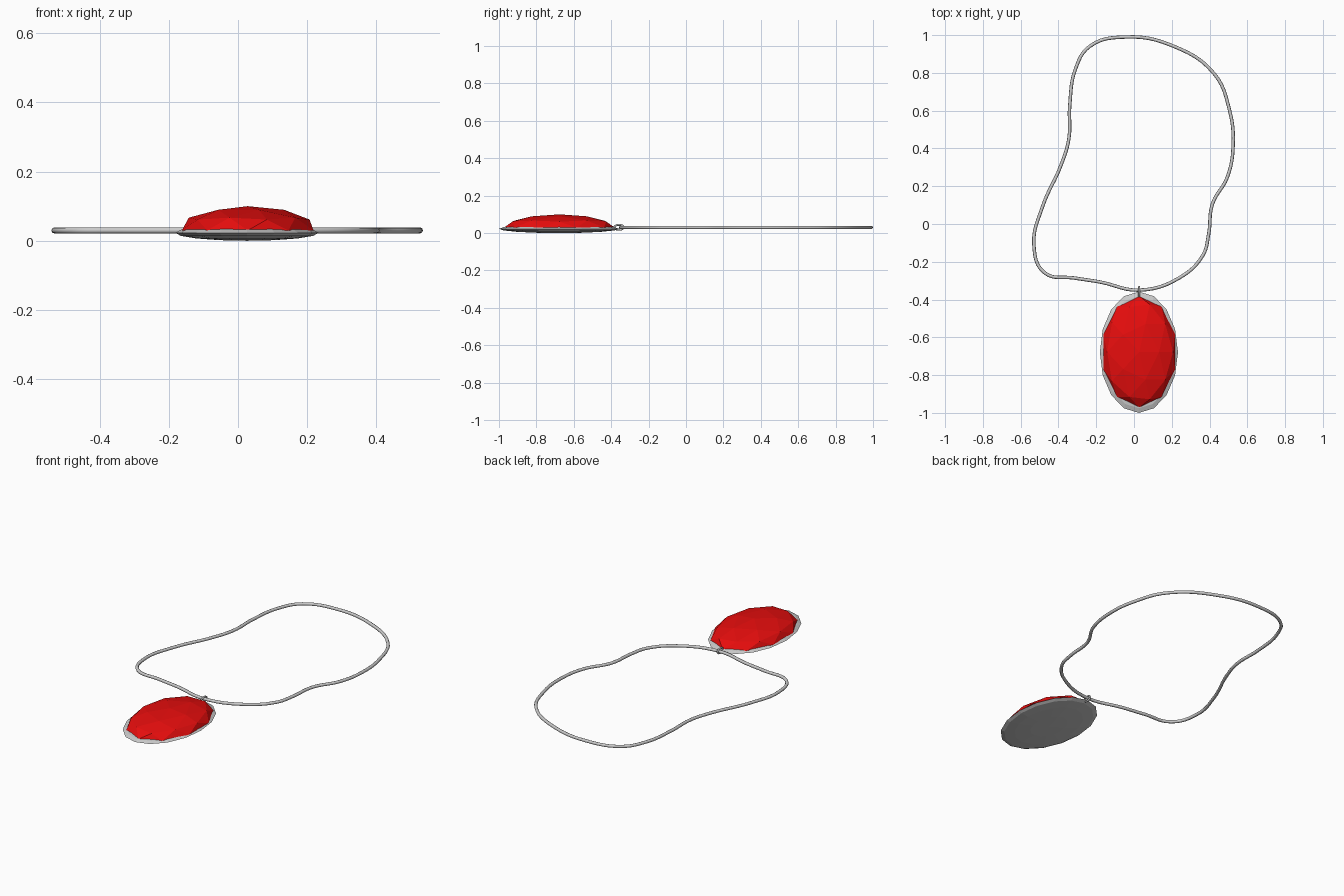
import bpy, bmesh
from math import pi, cos, sin
from mathutils import Matrix, Vector

if "Cube" in bpy.data.objects:
    bpy.data.objects.remove(bpy.data.objects["Cube"])


def material(name, color, metallic=0.0):
    m = bpy.data.materials.new(name)
    m.use_nodes = True
    m.diffuse_color = color
    bsdf = next(n for n in m.node_tree.nodes if n.type == "BSDF_PRINCIPLED")
    bsdf.inputs["Base Color"].default_value = color
    return m


silver = material("silver grey", (0.6, 0.6, 0.6, 1))
red = material("ruby red", (0.8, 0.004, 0.004, 1))


def add_mesh(name, bm, mat):
    mesh = bpy.data.meshes.new(name)
    bm.to_mesh(mesh)
    bm.free()
    mesh.materials.append(mat)
    obj = bpy.data.objects.new(name, mesh)
    bpy.context.collection.objects.link(obj)
    return obj


def tube(name, points, radius, mat, steps):
    """Closed round tube running smoothly through the points."""
    curve = bpy.data.curves.new(name, "CURVE")
    curve.dimensions = "3D"
    curve.bevel_depth = radius
    curve.bevel_resolution = 2
    curve.resolution_u = steps
    spline = curve.splines.new("BEZIER")
    spline.bezier_points.add(len(points) - 1)
    for bp, co in zip(spline.bezier_points, points):
        bp.co = co
        bp.handle_left_type = bp.handle_right_type = "AUTO"
    spline.use_cyclic_u = True
    curve.materials.append(mat)
    obj = bpy.data.objects.new(name, curve)
    bpy.context.collection.objects.link(obj)
    bpy.ops.object.select_all(action="DESELECT")
    obj.select_set(True)
    bpy.context.view_layer.objects.active = obj
    bpy.ops.object.convert(target="MESH")
    bpy.ops.object.shade_smooth()


# Squashed faceted setting behind the stone
bm = bmesh.new()
bmesh.ops.create_uvsphere(bm, u_segments=16, v_segments=8, radius=1)
bm.transform(Matrix.Translation((0.026, -0.679, 0.023)) @ Matrix.Diagonal((0.207, 0.321, 0.023, 1)))
add_mesh("pendant_setting", bm, silver)

# Faceted stone: upper half of an icosphere
bm = bmesh.new()
bmesh.ops.create_icosphere(bm, subdivisions=2, radius=1)
bmesh.ops.delete(bm, geom=[v for v in bm.verts if v.co.z < -0.01], context="VERTS")
bm.transform(Matrix.Translation((0.028, -0.677, 0.03)) @ Matrix.Diagonal((0.2, 0.295, 0.07, 1)))
add_mesh("gemstone", bm, red)

# Necklace cord lying in a loose loop
cord = [(0.03, -0.35), (-0.18, -0.307), (-0.315, -0.286), (-0.475, -0.257),
        (-0.53, -0.11), (-0.485, 0.09), (-0.385, 0.315), (-0.345, 0.45),
        (-0.34, 0.63), (-0.31, 0.82), (-0.235, 0.94), (-0.045, 0.99),
        (0.2, 0.945), (0.425, 0.795), (0.505, 0.605), (0.525, 0.42),
        (0.495, 0.25), (0.415, 0.105), (0.395, -0.055), (0.365, -0.165),
        (0.24, -0.285)]
tube("necklace_cord", [(x, y, 0.03) for x, y in cord], 0.009, silver, 6)

# Upright ring joining the cord and the setting
ring = [(0.027, -0.358 + 0.025 * cos(i * pi / 4), 0.031 + 0.013 * sin(i * pi / 4)) for i in range(8)]
tube("hanging_ring", ring, 0.005, silver, 3)
